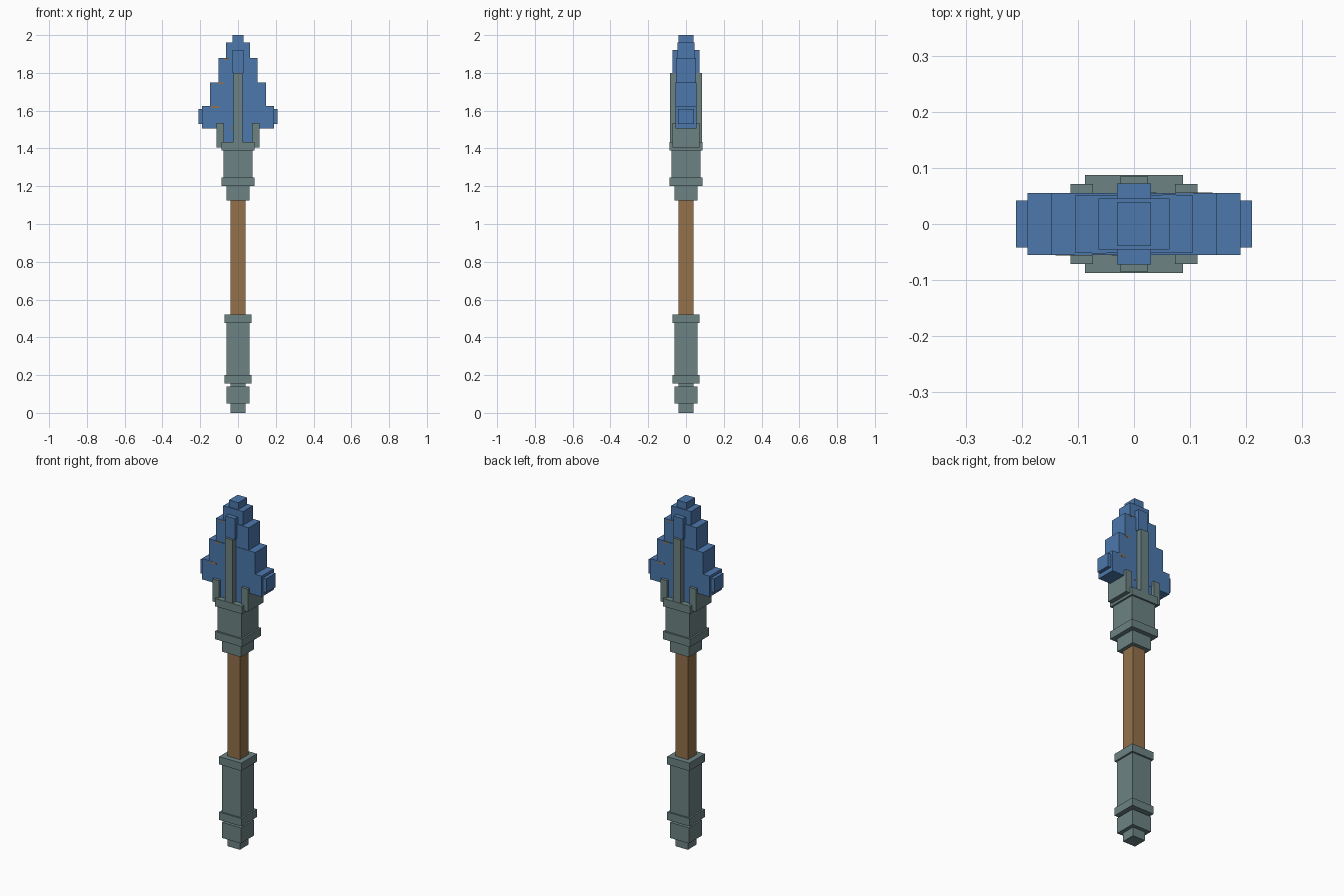
import bpy

if "Cube" in bpy.data.objects:
    bpy.data.objects.remove(bpy.data.objects["Cube"])


def material(name, rgb):
    # Convert display colour to linear
    lin = [((c / 255 + 0.055) / 1.055) ** 2.4 for c in rgb]
    m = bpy.data.materials.new(name)
    m.diffuse_color = (*lin, 1)
    m.use_nodes = True
    m.node_tree.nodes["Principled BSDF"].inputs["Base Color"].default_value = m.diffuse_color
    return m


BLUE = material("blue_crystal", (76, 120, 172))
GREY = material("grey_metal", (108, 130, 130))
WOOD = material("brown_wood", (147, 113, 74))


def box(name, mat, x0, x1, y0, y1, z0, z1):
    bpy.ops.mesh.primitive_cube_add(
        size=1, location=((x0 + x1) / 2, (y0 + y1) / 2, (z0 + z1) / 2))
    ob = bpy.context.object
    ob.name = name
    ob.scale = (x1 - x0, y1 - y0, z1 - z0)
    bpy.ops.object.transform_apply(location=False, rotation=False, scale=True)
    ob.data.materials.append(mat)
    return ob


def block(name, mat, hx, hy, z0, z1):
    return box(name, mat, -hx, hx, -hy, hy, z0, z1)


# Square-section handle: name, material, half width, bottom, top
for name, mat, h, z0, z1 in [
    ("pommel_tip", GREY, 0.04, 0.0, 0.05),
    ("pommel", GREY, 0.061, 0.05, 0.14),
    ("pommel_neck", GREY, 0.04, 0.14, 0.155),
    ("grip_lower_collar", GREY, 0.071, 0.155, 0.20),
    ("grip", GREY, 0.061, 0.20, 0.475),
    ("grip_upper_collar", GREY, 0.071, 0.475, 0.52),
    ("shaft", WOOD, 0.04, 0.52, 1.125),
    ("socket_neck", GREY, 0.061, 1.125, 1.20),
    ("socket_lower_collar", GREY, 0.087, 1.20, 1.245),
    ("socket", GREY, 0.077, 1.245, 1.39),
    ("socket_upper_collar", GREY, 0.087, 1.39, 1.435),
]:
    block(name, mat, h, h, z0, z1)

# Stepped spearhead: half width, half depth, bottom, top
for i, (hx, hy, z0, z1) in enumerate([
    (0.075, 0.054, 1.435, 1.505),
    (0.19, 0.055, 1.505, 1.625),
    (0.148, 0.055, 1.625, 1.75),
    (0.104, 0.052, 1.75, 1.88),
    (0.063, 0.045, 1.88, 1.96),
    (0.03, 0.039, 1.96, 2.0),
]):
    block(f"blade_step_{i + 1}", BLUE, hx, hy, z0, z1)

# Central ridge through the blade
block("blade_rib", GREY, 0.025, 0.085, 1.435, 1.80)
block("blade_ridge", BLUE, 0.03, 0.072, 1.80, 1.92)

# Side prongs and blade side nubs
for s, side in ((-1, "left"), (1, "right")):
    a, b = sorted((s * 0.073, s * 0.113))
    box(f"prong_{side}", GREY, a, b, -0.071, 0.071, 1.405, 1.535)
    a, b = sorted((s * 0.19, s * 0.21))
    box(f"blade_nub_{side}", BLUE, a, b, -0.042, 0.042, 1.53, 1.61)

# Tiny brown flecks at the blade steps, on both faces
for i, (x0, x1, y, z0, z1) in enumerate([
    (-0.14, -0.10, 0.055, 1.614, 1.624),
    (-0.105, -0.075, 0.055, 1.74, 1.749),
    (-0.075, -0.05, 0.052, 1.872, 1.879),
    (-0.04, -0.025, 0.055, 1.506, 1.512),
]):
    box(f"fleck_front_{i + 1}", WOOD, x0, x1, -y - 0.001, -y, z0, z1)
    box(f"fleck_back_{i + 1}", WOOD, -x1, -x0, y, y + 0.001, z0, z1)
